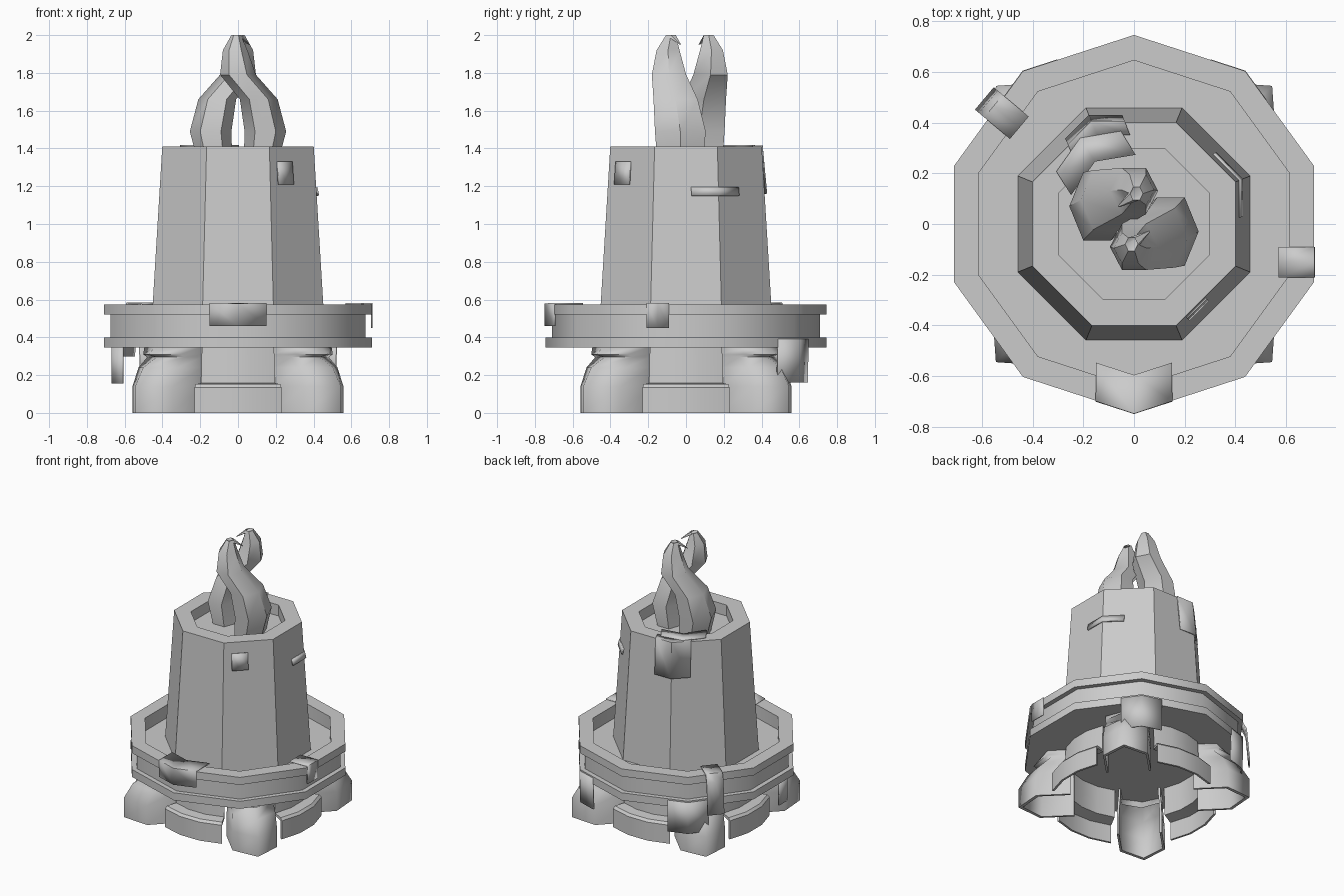
import bpy
import math
from math import radians, cos, sin
from mathutils import Vector

cube = bpy.data.objects.get("Cube")
if cube:
    bpy.data.objects.remove(cube, do_unlink=True)

grey = bpy.data.materials.new("plain_grey")
grey.use_nodes = True
COLOUR = (0.6, 0.6, 0.6, 1)
grey.diffuse_color = COLOUR
for node in grey.node_tree.nodes:
    if node.type == 'BSDF_PRINCIPLED':
        node.inputs["Base Color"].default_value = COLOUR


def make(name, verts, faces, smooth=40):
    mesh = bpy.data.meshes.new(name)
    mesh.from_pydata(verts, [], faces)
    mesh.materials.append(grey)
    mesh.polygons.foreach_set("use_smooth", [True] * len(mesh.polygons))
    mesh.set_sharp_from_angle(angle=radians(smooth))
    obj = bpy.data.objects.new(name, mesh)
    bpy.context.collection.objects.link(obj)
    return obj


def loft(name, rings, smooth=40):
    """Skin a stack of equal rings and cap both ends."""
    n, count = len(rings[0]), len(rings)
    faces = [tuple(reversed(range(n))), tuple(range((count - 1) * n, count * n))]
    for k in range(count - 1):
        a, b = k * n, (k + 1) * n
        for i in range(n):
            j = (i + 1) % n
            faces.append((a + i, a + j, b + j, b + i))
    return make(name, [p for ring in rings for p in ring], faces, smooth)


def lathe(name, profile, sides, start):
    rings = [[(r * cos(start + math.tau * i / sides),
               r * sin(start + math.tau * i / sides), z) for i in range(sides)]
             for r, z in profile]
    return loft(name, rings)


def drape(name, angle, width, path, corner=0, shift=0):
    """Thin sheet following a radius/height path, folded over a corner."""
    out = Vector((cos(radians(angle)), sin(radians(angle)), 0))
    side = Vector((-out.y, out.x, 0))
    verts, faces = [], []
    for r, z in path:
        for v in (-width / 2, 0, width / 2):
            verts.append(out * (r - abs(v) * corner) + side * (v + shift)
                         + Vector((0, 0, z)))
    for k in range(len(path) - 1):
        for i in range(2):
            a = k * 3 + i
            faces.append((a, a + 3, a + 4, a + 1))
    obj = make(name, verts, faces)
    sheet = obj.modifiers.new("thickness", 'SOLIDIFY')
    sheet.thickness = 0.01
    sheet.offset = 0
    return obj


# Four curved, stepped base walls between the feet
wall = [(0.565, 0), (0.565, 0.135), (0.55, 0.152), (0.48, 0.158), (0.47, 0.35),
        (0.455, 0.35), (0.465, 0.145), (0.55, 0.13), (0.55, 0)]
for number in range(4):
    sweep = [radians(90 * number + d) for d in (24, 8, -8, -24)]
    loft("base_wall_%d" % (number + 1),
         [[(r * cos(a), r * sin(a), z) for r, z in wall] for a in sweep])

# Four hollow claw feet: height, toe tip, shoulder reach, half width
foot_sections = [(0, 0.77, 0.64, 0.15), (0.14, 0.77, 0.64, 0.15),
                 (0.24, 0.71, 0.60, 0.145), (0.295, 0.61, 0.54, 0.14),
                 (0.31, 0.67, 0.57, 0.14), (0.35, 0.62, 0.56, 0.14)]
SHELL = 0.015
for number in range(4):
    a = radians(45 + 90 * number)
    rings = []
    for z, tip, reach, half in foot_sections:
        thin = half - SHELL
        plan = [(0.41, -half), (reach, -half), (tip, 0), (reach, half), (0.41, half),
                (0.41, thin), (reach - SHELL, thin), (tip - 2 * SHELL, 0),
                (reach - SHELL, -thin), (0.41, -thin)]
        rings.append([(u * cos(a) - v * sin(a), u * sin(a) + v * cos(a), z)
                      for u, v in plan])
    loft("claw_foot_%d" % (number + 1), rings, smooth=84)

# Ten-sided dish with a grooved rim
lathe("dish",
      [(0.745, 0.345), (0.745, 0.40), (0.71, 0.40), (0.71, 0.52),
       (0.745, 0.52), (0.745, 0.575), (0.645, 0.575), (0.645, 0.48)],
      10, radians(90))

# Tapered candle with a hollow top
lathe("candle",
      [(0.495, 0.48), (0.434, 1.41), (0.32, 1.41), (0.32, 1.33)],
      8, radians(22.5))

# Two twisted flame strands: centre, height, half widths
strand = [(0.12, -0.03, 1.32, 0.09, 0.14), (0.145, -0.03, 1.49, 0.11, 0.155),
          (0.11, -0.055, 1.66, 0.10, 0.135), (0.0, -0.09, 1.79, 0.095, 0.105),
          (-0.015, -0.095, 1.92, 0.065, 0.07), (-0.01, -0.08, 2.0, 0.025, 0.03),
          (0.06, -0.03, 1.95, 0.004, 0.004)]
for name, turn in (("front_flame", 1), ("back_flame", -1)):
    rings = []
    for x, y, z, rx, ry in strand:
        rings.append([(turn * (x + rx * cos(math.tau * i / 6)),
                       0.02 + turn * (y - 0.02 + ry * sin(math.tau * i / 6)), z)
                      for i in range(6)])
    loft(name, rings)

# Wax drips over and under the dish rim
TEN_FOLD = math.tan(radians(18))
EIGHT_FOLD = math.tan(radians(22.5))
drape("front_rim_drip", -90, 0.30,
      [(0.595, 0.577), (0.744, 0.577), (0.744, 0.46)], TEN_FOLD)
drape("back_rim_drip", 140, 0.115,
      [(0.59, 0.58), (0.72, 0.58), (0.745, 0.53), (0.765, 0.30)])
drape("side_rim_drip", 0, 0.12,
      [(0.57, 0.577), (0.708, 0.577), (0.708, 0.45)], shift=-0.15)
for name, angle in (("left_hanging_drip", 54), ("right_hanging_drip", 126)):
    drape(name, angle, 0.27, [(0.742, 0.39), (0.738, 0.16)], TEN_FOLD)
drape("side_hanging_drip", 198, 0.18, [(0.70, 0.35), (0.70, 0.155)], TEN_FOLD)

# Wax drips on the candle
drape("candle_top_drip", 122, 0.30, [(0.29, 1.413), (0.40, 1.413)], EIGHT_FOLD)
drape("candle_back_drip", 112.5, 0.24,
      [(0.38, 1.412), (0.436, 1.412), (0.46, 1.16)], EIGHT_FOLD)
drape("candle_side_drip", 22.5, 0.27, [(0.45, 1.195), (0.46, 1.15)], EIGHT_FOLD)
drape("candle_front_drip", -45, 0.11, [(0.408, 1.33), (0.419, 1.21)], shift=-0.06)
